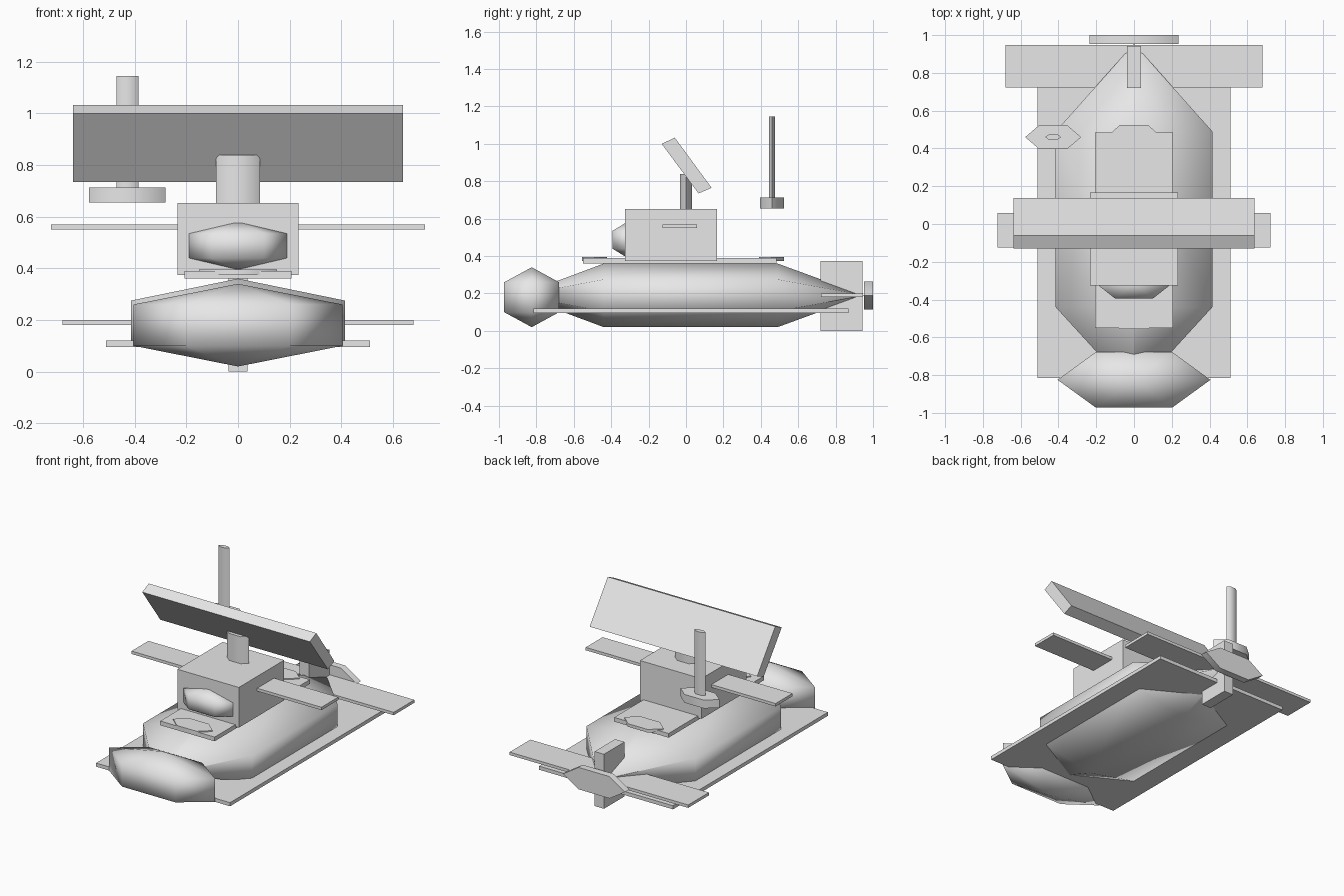
import bpy, bmesh, math

if "Cube" in bpy.data.objects:
    bpy.data.objects.remove(bpy.data.objects["Cube"])

grey = bpy.data.materials.new("hull_grey")
grey.diffuse_color = (0.8, 0.8, 0.8, 1)
grey.use_nodes = True
grey.node_tree.nodes["Principled BSDF"].inputs["Base Color"].default_value = grey.diffuse_color


def finish(name, bm, smooth=None):
    """Turn a bmesh into an object; smooth is an angle in degrees or None for flat."""
    bmesh.ops.recalc_face_normals(bm, faces=bm.faces)
    me = bpy.data.meshes.new(name)
    bm.to_mesh(me)
    bm.free()
    me.materials.append(grey)
    ob = bpy.data.objects.new(name, me)
    bpy.context.collection.objects.link(ob)
    if smooth:
        bpy.ops.object.select_all(action='DESELECT')
        ob.select_set(True)
        bpy.context.view_layer.objects.active = ob
        bpy.ops.object.shade_smooth_by_angle(angle=math.radians(smooth))
    return ob


def loft(name, rings, smooth):
    """Skin a list of equal-sized point rings and cap both ends."""
    bm = bmesh.new()
    loops = [[bm.verts.new(p) for p in r] for r in rings]
    n = len(loops[0])
    for a, b in zip(loops, loops[1:]):
        for i in range(n):
            j = (i + 1) % n
            bm.faces.new((a[i], a[j], b[j], b[i]))
    bm.faces.new(loops[0])
    bm.faces.new(loops[-1])
    return finish(name, bm, smooth)


def box(name, x0, x1, y0, y1, z0, z1):
    rings = [[(x, y0, z0), (x, y1, z0), (x, y1, z1), (x, y0, z1)] for x in (x0, x1)]
    return loft(name, rings, None)


def hexagon(rx, ry, turn=0):
    return [(rx * math.cos(math.radians(60 * i + turn)),
             ry * math.sin(math.radians(60 * i + turn))) for i in range(6)]


def hex_post(name, cx, cy, rx, ry, z0, z1):
    """Upright six-sided prism with its corners on x."""
    return loft(name, [[(cx + x, cy + y, z) for x, y in hexagon(rx, ry)]
                       for z in (z0, z1)], 65)


def hex_ball(name, centre, radii):
    """Coarse six-segment, three-ring ball, corners on y."""
    bm = bmesh.new()
    bmesh.ops.create_uvsphere(bm, u_segments=6, v_segments=3, radius=1)
    for v in bm.verts:
        x, y, z = v.co
        v.co = (centre[0] - y * radii[0], centre[1] + x * radii[1],
                centre[2] + z * radii[2])
    return finish(name, bm, 180)


# Hull: six-sided body tapering to both ends
loft("hull", [[(x * f, y, 0.19 + z * f) for x, z in hexagon(0.479, 0.17, 90)]
              for y, f in ((-0.89, 0.01), (-0.44, 1), (0.49, 1), (0.95, 0.01))], 180)
hex_ball("bow_dome", (0, -0.825, 0.18), (0.467, 0.196, 0.16))

# Flat plates around the hull
box("keel_plate", -0.51, 0.51, -0.815, 0.87, 0.095, 0.12)
box("deck", -0.207, 0.207, -0.55, 0.485, 0.36, 0.389)
for name, y in (("front_hatch", -0.49), ("rear_hatch", 0.457)):
    hex_post(name, 0, y, 0.15, 0.077, 0.375, 0.396)

# Tower with viewing dome and side planes
box("tower", -0.234, 0.234, -0.325, 0.167, 0.375, 0.652)
hex_ball("tower_dome", (0, -0.315, 0.487), (0.233, 0.105, 0.095))
box("tower_planes", -0.723, 0.723, -0.125, 0.058, 0.55, 0.57)

# Mast carrying the tilted panel
hex_post("mast", 0, 0, 0.085, 0.038, 0.64, 0.838)
panel = [(-0.13, 1.0), (-0.06, 1.033), (0.137, 0.765), (0.067, 0.735)]
loft("tilted_panel", [[(x, y, z) for y, z in panel] for x in (-0.638, 0.638)], None)

# Rear pole on a six-sided base
hex_post("pole_base", -0.428, 0.46, 0.148, 0.073, 0.655, 0.712)
hex_post("pole", -0.428, 0.46, 0.042, 0.018, 0.70, 1.145)

# Tail fins and propeller disc
box("stern_planes", -0.68, 0.68, 0.722, 0.947, 0.18, 0.20)
box("rudder", -0.036, 0.036, 0.72, 0.943, 0.0, 0.375)
loft("propeller", [[(x, y, 0.19 + z) for x, z in hexagon(0.236, 0.087)]
                   for y in (0.953, 1.0)], 65)
